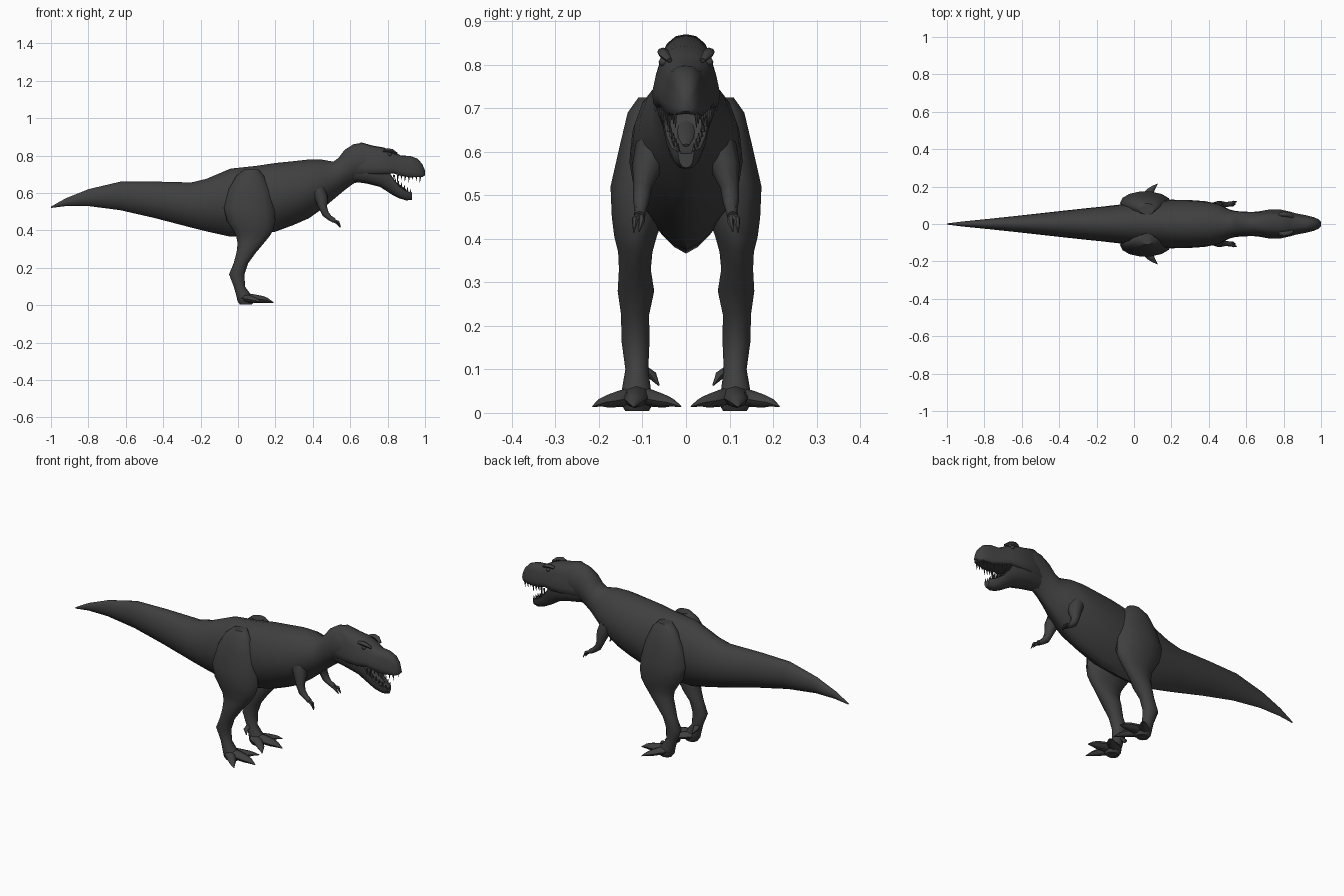
import bpy, bmesh, math
from mathutils import Vector

skin = bpy.data.materials.new("charcoal skin")
skin.diffuse_color = (0.05, 0.05, 0.05, 1)


def loft(name, rings, angle=50):
    """Skin a list of equal-sized point rings and cap both ends."""
    bm = bmesh.new()
    vr = [[bm.verts.new(p) for p in r] for r in rings]
    n = len(rings[0])
    for a, b in zip(vr, vr[1:]):
        for i in range(n):
            j = (i + 1) % n
            bm.faces.new((a[i], a[j], b[j], b[i]))
    bm.faces.new(vr[0])
    bm.faces.new(vr[-1])
    bmesh.ops.recalc_face_normals(bm, faces=bm.faces)
    me = bpy.data.meshes.new(name)
    bm.to_mesh(me)
    bm.free()
    me.materials.append(skin)
    ob = bpy.data.objects.new(name, me)
    bpy.context.collection.objects.link(ob)
    bpy.ops.object.select_all(action='DESELECT')
    ob.select_set(True)
    bpy.context.view_layer.objects.active = ob
    bpy.ops.object.shade_smooth_by_angle(angle=math.radians(angle))
    return ob


def slices(half, stations):
    """Mirror a half profile and place it at (x, top, bottom, half width)."""
    full = half + [(-u, v) for u, v in half[-2:0:-1]]
    return [[(x, u * w, (t + b) / 2 + v * (t - b) / 2) for u, v in full]
            for x, t, b, w in stations]


def tube(name, path, n=8, flat=1.0):
    """Round limb through (x, y, z, radius) points."""
    pts = [Vector(p[:3]) for p in path]
    rings = []
    for i, p in enumerate(pts):
        d = (pts[min(i + 1, len(pts) - 1)] - pts[max(i - 1, 0)]).normalized()
        ref = Vector((0, 0, 1)) if abs(d.z) < 0.8 else Vector((1, 0, 0))
        side = d.cross(ref).normalized()
        up = side.cross(d)
        r = path[i][3]
        rings.append([p + side * (r * math.cos(2 * math.pi * k / n))
                      + up * (r * flat * math.sin(2 * math.pi * k / n)) for k in range(n)])
    return loft(name, rings)


def flip(path, s):
    return [(x, y * s, z, r) for x, y, z, r in path]


# Tail, torso and neck: rounded back, keeled belly
BODY = [(0, 1), (.3, .95), (.58, .82), (.82, .58), (.96, .28), (1, 0),
        (.93, -.3), (.75, -.56), (.5, -.77), (.24, -.92), (0, -1)]
loft("body", slices(BODY, [
    (-1, .527, .52, .003), (-.92, .572, .53, .013), (-.8, .62, .53, .025),
    (-.63, .66, .508, .043), (-.45, .661, .467, .063), (-.25, .656, .415, .085),
    (-.17, .675, .395, .093), (-.04, .73, .366, .108), (.1, .745, .375, .122),
    (.2, .76, .393, .13), (.3, .77, .43, .128), (.38, .779, .465, .122),
    (.45, .778, .515, .108), (.51, .767, .565, .078), (.54, .79, .59, .07),
    (.57, .83, .615, .067), (.62, .862, .652, .065), (.67, .866, .665, .066),
    (.72, .845, .675, .062)]))

# Skull and snout: narrow crown, wide lip line
SKULL = [(0, 1), (.35, .95), (.66, .75), (.78, .4), (.9, 0), (1, -.5),
         (.96, -.88), (.8, -1), (0, -.93)]
loft("upper_head", slices(SKULL, [
    (.6, .845, .70, .05), (.66, .87, .70, .066), (.72, .853, .70, .077),
    (.78, .843, .70, .078), (.83, .822, .705, .067), (.87, .80, .692, .056),
    (.92, .798, .683, .047), (.96, .783, .685, .037), (.985, .755, .685, .026),
    (1, .72, .693, .012)]))

# Lower jaw: flat floor inside, rounded chin
JAW = [(0, .72), (.7, .72), (.82, 1), (1, .9), (.98, .3), (.8, -.4), (.45, -.88), (0, -1)]
loft("lower_jaw", slices(JAW, [
    (.62, .73, .66, .05), (.69, .73, .65, .066), (.76, .718, .632, .066),
    (.81, .712, .60, .057), (.825, .685, .59, .053), (.86, .64, .572, .045),
    (.9, .612, .56, .034), (.93, .602, .563, .018)]))
tube("tongue", [(.76, 0, .69, .02), (.82, 0, .665, .022), (.87, 0, .632, .018),
                (.9, 0, .615, .008)], flat=.4)

# Thigh and shin as stacked horizontal rings: (z, back, front, inner, outer)
LEG = [(.725, .03, .11, .05, .11), (.69, -.01, .14, .05, .135), (.62, -.05, .172, .05, .152),
       (.52, -.075, .195, .05, .175), (.45, -.06, .2, .05, .172), (.405, -.03, .19, .066, .166),
       (.37, -.01, .17, .076, .157), (.33, -.002, .137, .08, .155), (.28, -.008, .095, .072, .158),
       (.225, -.023, .055, .084, .15), (.165, -.048, .035, .083, .149), (.1, -.023, .037, .086, .14),
       (.055, -.01, .07, .08, .148), (.02, -.002, .085, .075, .15), (.004, .01, .075, .085, .14)]
# Toes with a claw tip, plus a rear claw on the inner ankle
TOES = {
    "middle_toe": [(.03, .112, .04, .032), (.09, .115, .035, .028), (.13, .117, .03, .024),
                   (.155, .118, .026, .017), (.19, .12, .014, .002)],
    "outer_toe": [(.03, .12, .038, .028), (.065, .15, .033, .024), (.09, .178, .027, .019),
                  (.105, .195, .024, .012), (.125, .214, .015, .002)],
    "inner_toe": [(.03, .10, .038, .028), (.075, .075, .033, .024), (.105, .05, .027, .019),
                  (.12, .034, .024, .012), (.14, .012, .015, .002)],
    "rear_claw": [(.0, .095, .095, .016), (-.004, .076, .085, .013), (.008, .062, .063, .002)],
}
# Small forearm with two fingers
ARM = [(.43, .075, .61, .042), (.448, .09, .565, .034), (.455, .1, .52, .022),
       (.468, .103, .488, .019), (.49, .104, .467, .014), (.515, .107, .452, .013)]
FINGERS = [[(.51, .108, .452, .009), (.535, .117, .445, .008), (.55, .12, .415, .0015)],
           [(.51, .104, .452, .009), (.53, .102, .44, .008), (.545, .108, .417, .0015)]]
# Brow ridge above the eye
BROW = [(.775, .05, .825, .008), (.8, .053, .829, .013), (.825, .05, .824, .013),
        (.85, .038, .81, .007)]

for s, tag in ((1, "left"), (-1, "right")):
    rings = []
    for z, x0, x1, y0, y1 in LEG:
        rings.append([((x0 + x1) / 2 + math.cos(a) * (x1 - x0) / 2,
                       s * ((y0 + y1) / 2 + math.sin(a) * (y1 - y0) / 2), z)
                      for a in [2 * math.pi * k / 14 for k in range(14)]])
    loft(tag + "_leg", rings)
    for name, path in TOES.items():
        tube(tag + "_" + name, flip(path, s), flat=.8)
    tube(tag + "_arm", flip(ARM, s))
    for i, f in enumerate(FINGERS):
        tube(f"{tag}_finger_{i + 1}", flip(f, s), 6)
    tube(tag + "_brow", flip(BROW, s), flat=.8)
    tube(tag + "_eye", flip([(.81, .045, .808, .011), (.812, .058, .806, .009),
                             (.813, .062, .806, .003)], s))
    # Teeth along both jaw edges
    for i in range(8):
        f = i / 7
        x, y = .835 + .14 * f, .055 - .031 * f
        h = .018 + .01 * math.sin(i * 2.1)
        tube(f"{tag}_upper_tooth_{i + 1}",
             flip([(x, y, .697, .006), (x - .003, y, .682 - h, .0008)], s), 5)
    for i in range(6):
        f = i / 5
        x, y, z = .84 + .082 * f, .045 - .027 * f, .658 - .058 * f
        tube(f"{tag}_lower_tooth_{i + 1}",
             flip([(x, y, z, .005), (x + .002, y, z + .02, .0008)], s), 5)
